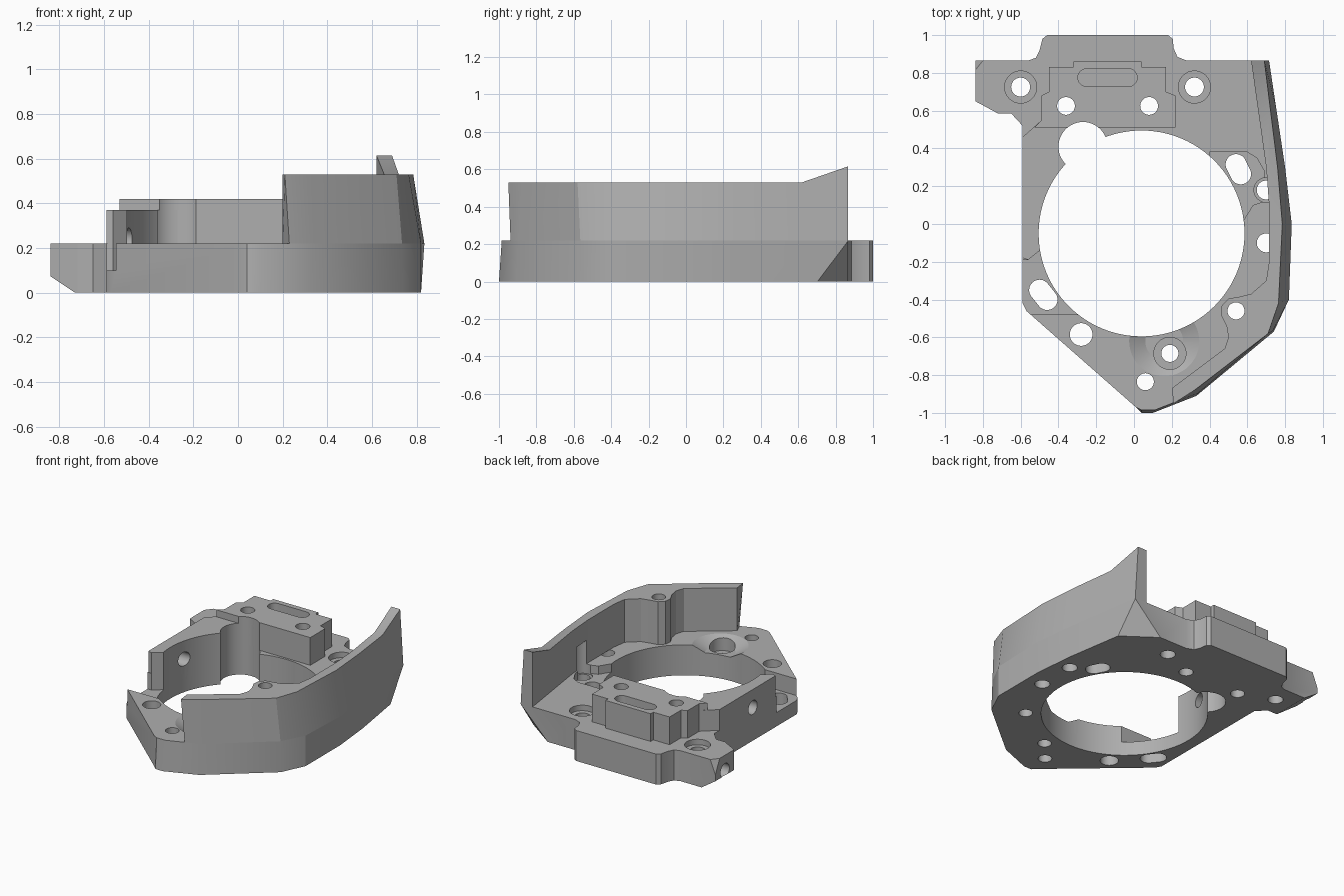
import bpy, bmesh, math
from mathutils import Vector, Matrix

if "Cube" in bpy.data.objects:
    bpy.data.objects.remove(bpy.data.objects["Cube"], do_unlink=True)

grey = bpy.data.materials.new("machined grey")
grey.use_nodes = True
grey.diffuse_color = (0.43, 0.43, 0.43, 1)
grey.node_tree.nodes["Principled BSDF"].inputs["Base Color"].default_value = (0.43, 0.43, 0.43, 1)


def prism(name, low, z0, z1, high=None, edit=None):
    """Solid between two outlines with equal point counts."""
    bm = bmesh.new()
    a = [bm.verts.new((x, y, z0)) for x, y in low]
    b = [bm.verts.new((x, y, z1)) for x, y in (high or low)]
    bm.faces.new(a[::-1])
    bm.faces.new(b)
    for i in range(len(a)):
        j = (i + 1) % len(a)
        bm.faces.new((a[i], a[j], b[j], b[i]))
    if edit:
        edit(bm)
    bmesh.ops.recalc_face_normals(bm, faces=bm.faces)
    mesh = bpy.data.meshes.new(name)
    bm.to_mesh(mesh)
    bm.free()
    mesh.materials.append(grey)
    ob = bpy.data.objects.new(name, mesh)
    bpy.context.collection.objects.link(ob)
    return ob


def slot(p, q, r, n=24):
    """Rounded slot outline from p to q; a circle when they match."""
    turn = math.atan2(q[1] - p[1], q[0] - p[0])
    pts = []
    for c, start in ((q, turn - math.pi / 2), (p, turn + math.pi / 2)):
        for i in range(n + (p != q)):
            t = start + math.pi * i / n
            pts.append((c[0] + r * math.cos(t), c[1] + r * math.sin(t)))
    return pts


def cut(parts, outline, z0, z1, high=None, matrix=None):
    """Subtract a prism from each part."""
    tool = prism("cutter", outline, z0, z1, high)
    tool.hide_render = True
    if matrix:
        tool.data.transform(matrix)
    for ob in parts:
        mod = ob.modifiers.new("cut", 'BOOLEAN')
        mod.object, mod.operation, mod.solver = tool, 'DIFFERENCE', 'EXACT'
        bpy.context.view_layer.objects.active = ob
        bpy.ops.object.modifier_apply(modifier=mod.name)
    bpy.data.objects.remove(tool, do_unlink=True)


def drill(parts, x, y, r, z0=-0.1, z1=0.7):
    cut(parts, slot((x, y), (x, y), r), z0, z1)


def drill_x(parts, y, z, r, x0, x1):
    turn = Matrix.Translation((0, y, z)) @ Matrix.Rotation(math.pi / 2, 4, 'Y')
    cut(parts, slot((0, 0), (0, 0), r), x0, x1, matrix=turn)


def slice_off(bm, point, normal):
    bmesh.ops.bisect_plane(bm, geom=bm.verts[:] + bm.edges[:] + bm.faces[:], dist=1e-5,
                           plane_co=Vector(point), plane_no=Vector(normal), clear_outer=True)
    bmesh.ops.holes_fill(bm, edges=[e for e in bm.edges if e.is_boundary])


def trim_base(bm):
    slice_off(bm, (0.5, 0.865, 0), (0.46, 0.64, -0.46))    # rear corner
    slice_off(bm, (-0.8, 0.865, 0.22), (-25, 20, 10))      # lug corners
    slice_off(bm, (-0.73, 0.7, 0), (-2, 0, -3))


def raise_tail(bm):
    bmesh.ops.bisect_plane(bm, geom=bm.verts[:] + bm.edges[:] + bm.faces[:],
                           plane_co=(0, 0.62, 0), plane_no=(0, 1, 0))
    for v in bm.verts:
        if v.co.y > 0.8 and v.co.z > 0.4:
            v.co.z = 0.615


# Base plate with the flared outer side
outer_low = [(0.04, -1), (0.1, -1), (0.33, -0.91), (0.74, -0.57), (0.82, -0.4),
             (0.82, 0), (0.79, 0.3), (0.70, 0.865)]
outer_mid = [(0.04, -0.985), (0.11, -0.985), (0.34, -0.895), (0.735, -0.565), (0.82, -0.4),
             (0.835, 0), (0.80, 0.3), (0.715, 0.865)]
outer_top = [(0.21, -0.95), (0.32, -0.88), (0.71, -0.58), (0.765, -0.42),
             (0.785, 0), (0.76, 0.3), (0.69, 0.865)]
rest = [(0.28, 0.865), (0.23, 0.885), (0.21, 0.93), (0.205, 0.98), (0.18, 1), (-0.46, 1),
        (-0.485, 0.98), (-0.5, 0.92), (-0.52, 0.88), (-0.56, 0.865), (-0.84, 0.865),
        (-0.84, 0.65), (-0.72, 0.585), (-0.65, 0.585), (-0.59, 0.52), (-0.59, -0.42),
        (-0.57, -0.46), (0.01, -0.97)]
base = prism("base_plate", outer_low + rest, 0, 0.22, outer_mid + rest, trim_base)

# Tall curved guard wall with a screw boss on its inside
inner = [(0.62, 0.865), (0.70, 0.3), (0.715, 0.1), (0.715, -0.2), (0.70, -0.3), (0.62, -0.37),
         (0.56, -0.385), (0.50, -0.395), (0.465, -0.43), (0.46, -0.48), (0.49, -0.54),
         (0.50, -0.6), (0.48, -0.66), (0.2, -0.87)]
guard = prism("guard_wall", [(0.23, -0.938)] + outer_mid[2:] + inner, 0.22, 0.53,
              outer_top + inner, raise_tail)

# Low side wall
side = prism("side_wall", [(-0.59, 0.46), (-0.59, -0.18), (-0.56, -0.19), (-0.45, -0.1),
                           (-0.2, 0.3), (-0.2, 0.54), (-0.5, 0.54)], 0.22, 0.37)

# Foot under the free end of the side wall
foot = [(-0.59, -0.15), (-0.59, -0.18), (-0.56, -0.19), (-0.45, -0.1), (-0.45, 0)]

# Raised rear mounting block
block = prism("rear_block", [(-0.53, 0.51), (0.22, 0.51), (0.22, 0.68), (0.17, 0.7), (0.17, 0.83),
                             (0.04, 0.83), (0.04, 0.86), (-0.32, 0.86), (-0.32, 0.83),
                             (-0.45, 0.83), (-0.45, 0.7), (-0.49, 0.68), (-0.49, 0.55)], 0.22, 0.42)

# Shallow floors: front side corner, pocket by the guard, dish around the front screw
cut([base], [(-0.7, -0.48), (-0.2, -0.48), (-0.2, -0.1)] + foot[3:1:-1] + [(-0.7, -0.18)], 0.1, 0.3)
cut([base], [(0.4, 0.38), (0.4, 0.1), (0.58, 0.02), (0.63, 0.1), (0.69, 0.12),
             (0.69, 0.28), (0.65, 0.35), (0.6, 0.38)], 0.16, 0.3)
dish = (0.16, -0.62)
cut([base], slot(dish, dish, 0.1), 0.17, 0.24, slot(dish, dish, 0.22))

# Central bore and the round relief beside it
cut([base, side, block], slot((0.04, -0.05), (0.04, -0.05), 0.545, 48), -0.1, 0.7)
drill([base, side, block], -0.27, 0.41, 0.13)

# Screw holes, counterbores and slots
for x in (-0.6, 0.32):
    drill([base], x, 0.725, 0.05)
    drill([base], x, 0.725, 0.085, 0.18, 0.3)
for x in (-0.36, 0.08):
    drill([base, block], x, 0.625, 0.047)
drill([base], 0.19, -0.685, 0.085, 0.11, 0.3)
for x, y, r in ((0.19, -0.685, 0.045), (0.06, -0.835, 0.045), (-0.28, -0.585, 0.06),
                (0.70, 0.18, 0.05), (0.70, -0.1, 0.05)):
    drill([base], x, y, r)
drill([base, guard], 0.54, -0.46, 0.045)
drill([base, guard], 0.70, 0.18, 0.065, 0.15, 0.39)
cut([base], slot((-0.5, -0.35), (-0.46, -0.40), 0.055), -0.1, 0.3)
cut([base], slot((0.54, 0.315), (0.565, 0.265), 0.055), -0.1, 0.3)
cut([block], slot((-0.25, 0.775), (-0.03, 0.775), 0.047), 0.32, 0.5)

# Cross holes through the side wall and the lug
drill_x([base, side], 0.08, 0.24, 0.05, -0.7, -0.3)
drill_x([base], 0.755, 0.11, 0.05, -0.95, -0.68)

for ob in (base, guard, side, block):
    bpy.ops.object.select_all(action='DESELECT')
    ob.select_set(True)
    bpy.context.view_layer.objects.active = ob
    bpy.ops.object.shade_smooth_by_angle(angle=math.radians(25))
